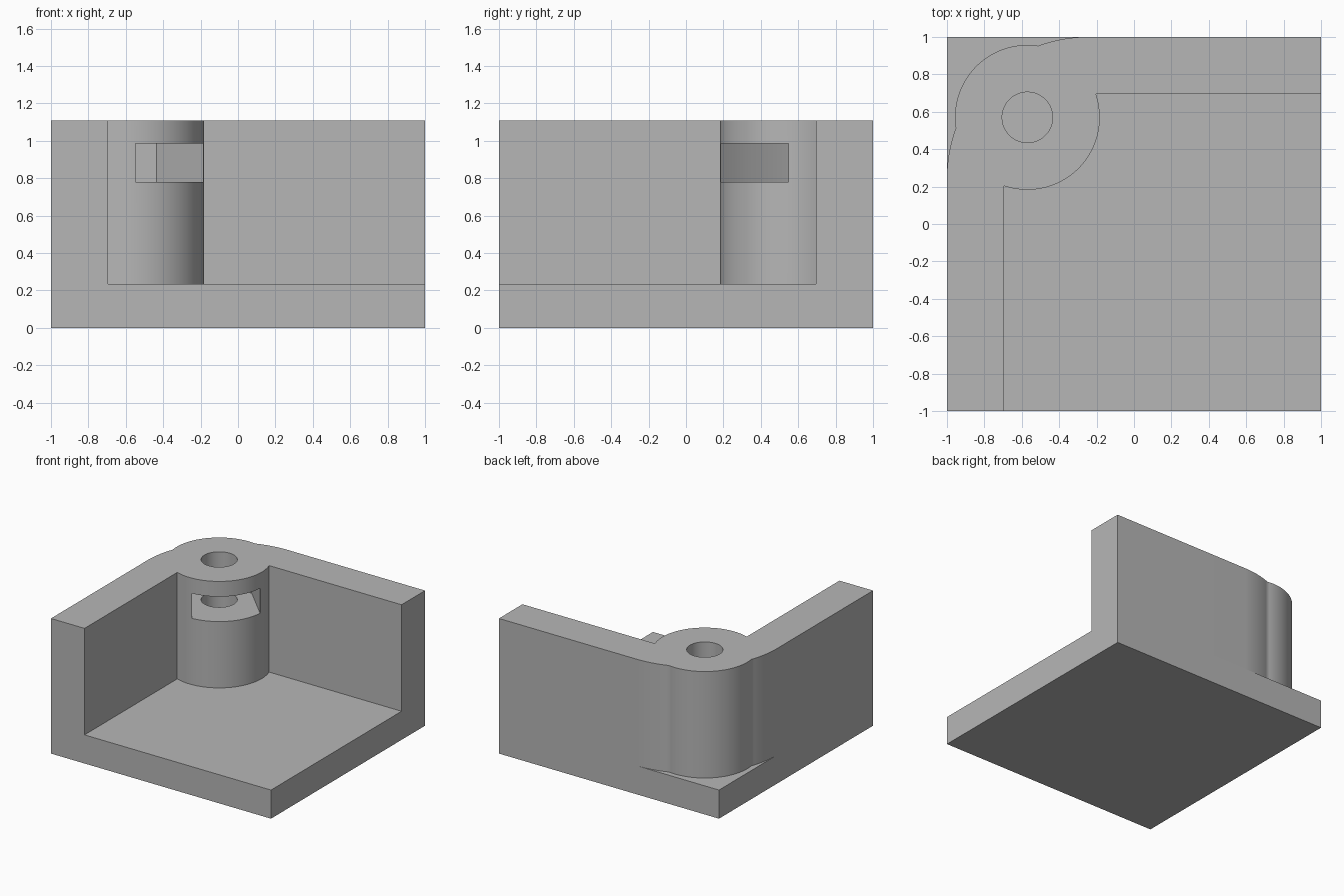
import bpy
import bmesh
from math import acos, asin, cos, sin, pi, radians, sqrt, hypot

cube = bpy.data.objects.get("Cube")
if cube:
    bpy.data.objects.remove(cube, do_unlink=True)

BASE_Z, TOP_Z = 0.235, 1.11
INNER = 0.695                      # inside face of both walls
BOSS, BOSS_R = (-0.57, 0.57), 0.387
CORNER, CORNER_R = (-0.25, 0.25), 0.75

grey = bpy.data.materials.new("plain_grey")
grey.use_nodes = True
colour = (0.47, 0.47, 0.47, 1)
grey.diffuse_color = colour
grey.node_tree.nodes["Principled BSDF"].inputs["Base Color"].default_value = colour


def arc(centre, radius, start, end, steps):
    """Points along an arc, angles in radians."""
    angles = [start + (end - start) * i / steps for i in range(steps + 1)]
    return [(centre[0] + radius * cos(a), centre[1] + radius * sin(a)) for a in angles]


def prism(name, outline, bottom, top):
    """Extrude a counter-clockwise outline between two heights."""
    bm = bmesh.new()
    face = bm.faces.new([bm.verts.new((x, y, bottom)) for x, y in outline])
    grown = bmesh.ops.extrude_face_region(bm, geom=[face], use_keep_orig=True)["geom"]
    moved = [v for v in grown if isinstance(v, bmesh.types.BMVert)]
    bmesh.ops.translate(bm, verts=moved, vec=(0, 0, top - bottom))
    bmesh.ops.recalc_face_normals(bm, faces=bm.faces)
    mesh = bpy.data.meshes.new(name)
    bm.to_mesh(mesh)
    bm.free()
    mesh.materials.append(grey)
    obj = bpy.data.objects.new(name, mesh)
    bpy.context.collection.objects.link(obj)
    return obj


def activate(obj):
    bpy.ops.object.select_all(action="DESELECT")
    obj.select_set(True)
    bpy.context.view_layer.objects.active = obj


def cut(obj, cutter):
    """Subtract the cutter, then discard it."""
    mod = obj.modifiers.new("cut", "BOOLEAN")
    mod.operation = "DIFFERENCE"
    mod.solver = "EXACT"
    mod.object = cutter
    activate(obj)
    bpy.ops.object.modifier_apply(modifier=mod.name)
    bpy.data.objects.remove(cutter, do_unlink=True)


# Square base plate
prism("base_plate", [(-1, -1), (1, -1), (1, 1), (-1, 1)], 0, BASE_Z)

# Where the rounded outer corner meets the boss, measured from the diagonal
gap = hypot(BOSS[0] - CORNER[0], BOSS[1] - CORNER[1])
diagonal = 0.75 * pi
corner_half = acos((gap**2 + CORNER_R**2 - BOSS_R**2) / (2 * gap * CORNER_R))
boss_half = acos((CORNER_R**2 - gap**2 - BOSS_R**2) / (2 * gap * BOSS_R))
lean = asin((INNER - BOSS[1]) / BOSS_R)

# Corner walls and screw boss share one outline
outline = [(1, 1)]
outline += arc(CORNER, CORNER_R, pi / 2, diagonal - corner_half, 12)
outline += arc(BOSS, BOSS_R, diagonal - boss_half, diagonal + boss_half, 40)[1:-1]
outline += arc(CORNER, CORNER_R, diagonal + corner_half, pi, 12)
outline += [(-1, -1), (-INNER, -1)]
outline += arc(BOSS, BOSS_R, -pi / 2 - lean, lean, 48)
outline += [(1, INNER)]
walls = prism("corner_walls_with_boss", outline, BASE_Z, TOP_Z)

# Screw hole down the boss
hole = arc(BOSS, 0.135, 0, 2 * pi, 64)[:-1]
cut(walls, prism("hole_cutter", hole, BASE_Z - 0.1, TOP_Z + 0.1))

# Hexagonal nut pocket, drawn out along the diagonal to the inside
pocket = arc(BOSS, 0.267, pi / 3, pi * 4 / 3, 3)
reach = 0.6
pocket += [(x + reach, y - reach) for x, y in (pocket[-1], pocket[0])]
cut(walls, prism("nut_slot_cutter", pocket, 0.78, 0.985))

activate(walls)
bpy.ops.object.shade_smooth_by_angle(angle=radians(30))
